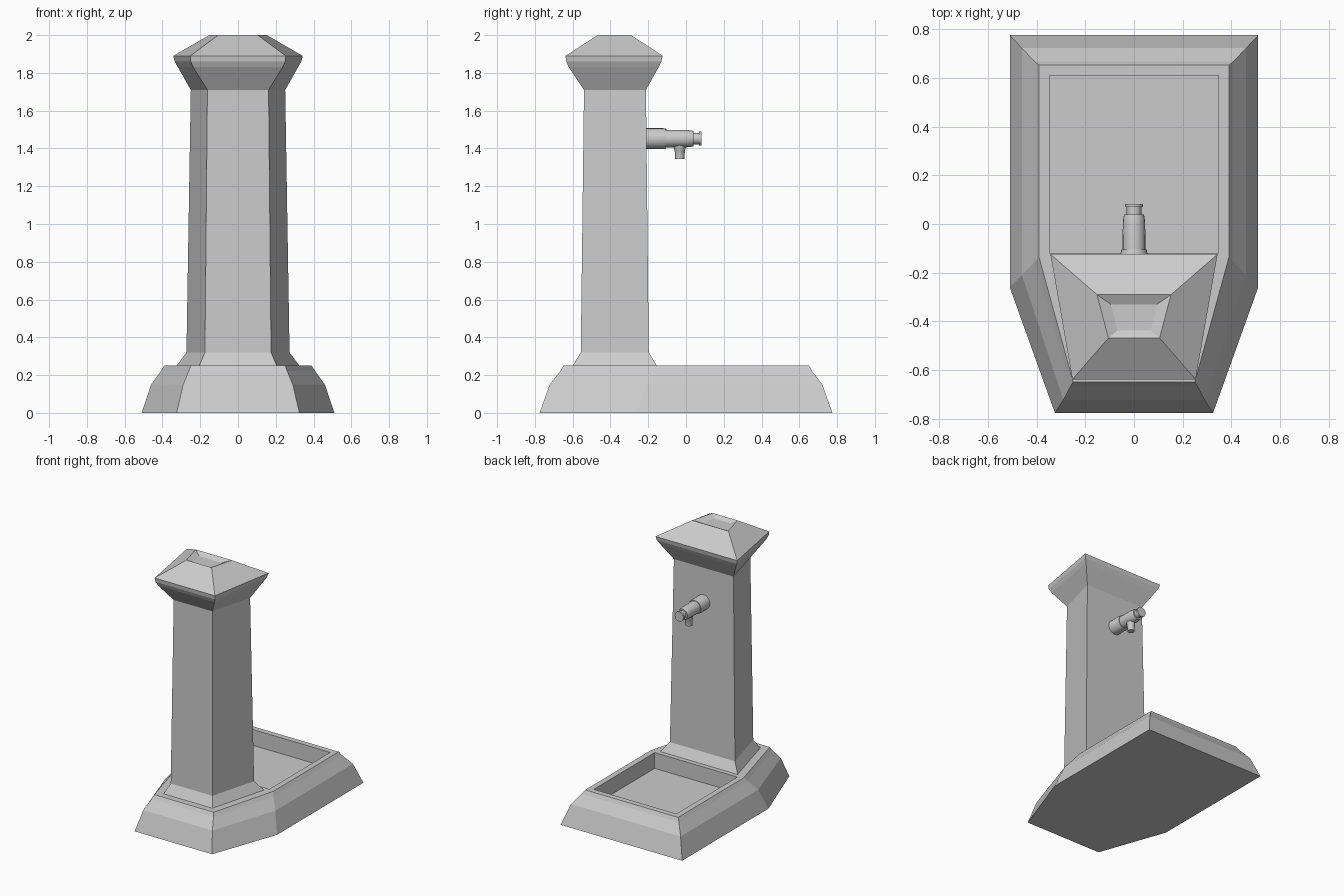
import bpy, bmesh, math
from mathutils import Vector

if "Cube" in bpy.data.objects:
    bpy.data.objects.remove(bpy.data.objects["Cube"])


def make_object(name, bm):
    bmesh.ops.recalc_face_normals(bm, faces=bm.faces[:])
    me = bpy.data.meshes.new(name)
    bm.to_mesh(me)
    bm.free()
    ob = bpy.data.objects.new(name, me)
    bpy.context.collection.objects.link(ob)
    return ob


def loft(name, rings):
    """Closed solid through rings of (points, z)."""
    bm = bmesh.new()
    loops = [[bm.verts.new((x, y, z)) for x, y in pts] for pts, z in rings]
    for a, b in zip(loops, loops[1:]):
        for i in range(len(a)):
            j = (i + 1) % len(a)
            bm.faces.new((a[i], a[j], b[j], b[i]))
    bm.faces.new(loops[0][::-1])
    bm.faces.new(loops[-1])
    return make_object(name, bm)


def mirrored(*half):
    """Right-hand outline points, front to back, mirrored across x = 0."""
    return list(half) + [(-x, y) for x, y in reversed(half)]


def trapezoid(front_x, front_y, back_x, back_y):
    return mirrored((front_x, front_y), (back_x, back_y))


def turned(name, origin, axis, profile, sides=20):
    """Lathe a (distance, radius) profile along an axis."""
    axis = Vector(axis)
    rot = axis.to_track_quat('Z', 'Y')
    bm = bmesh.new()
    loops = []
    for d, r in profile:
        loops.append([bm.verts.new(Vector(origin) + rot @ Vector(
            (r * math.cos(math.tau * i / sides), r * math.sin(math.tau * i / sides), d)))
            for i in range(sides)])
    for a, b in zip(loops, loops[1:]):
        for i in range(sides):
            j = (i + 1) % sides
            bm.faces.new((a[i], a[j], b[j], b[i])).smooth = True
    bm.faces.new(loops[0][::-1])
    bm.faces.new(loops[-1])
    ob = make_object(name, bm)
    bpy.ops.object.select_all(action='DESELECT')
    ob.select_set(True)
    bpy.context.view_layer.objects.active = ob
    bpy.ops.object.shade_smooth_by_angle(angle=math.radians(35))
    return ob


# Stone base: six-sided plinth with stepped slope
base = loft("basin_base", [
    (mirrored((0.325, -0.775), (0.51, -0.26), (0.51, 0.775)), 0.0),
    (mirrored((0.29, -0.722), (0.46, -0.21), (0.46, 0.722)), 0.15),
    (mirrored((0.26, -0.665), (0.408, -0.155), (0.408, 0.667)), 0.222),
    (mirrored((0.25, -0.648), (0.39, -0.135), (0.39, 0.652)), 0.25)])

# Basin recess cut into the base
cutter = loft("basin_cutter", [
    (trapezoid(0.347, -0.12, 0.347, 0.61), 0.13),
    (trapezoid(0.347, -0.12, 0.347, 0.61), 0.40)])
cutter.hide_render = True
mod = base.modifiers.new("recess", 'BOOLEAN')
mod.operation = 'DIFFERENCE'
mod.solver = 'EXACT'
mod.object = cutter
bpy.context.view_layer.objects.active = base
bpy.ops.object.modifier_apply(modifier=mod.name)
bpy.data.objects.remove(cutter)

# Pillar with flared foot, flared cap and shallow sunken top
loft("pillar", [
    (trapezoid(0.205, -0.60, 0.325, -0.155), 0.25),
    (trapezoid(0.175, -0.557, 0.273, -0.197), 0.32),
    (trapezoid(0.162, -0.54, 0.25, -0.212), 1.71),
    (trapezoid(0.237, -0.62, 0.318, -0.145), 1.83),
    (trapezoid(0.25, -0.634, 0.335, -0.13), 1.86),
    (trapezoid(0.253, -0.638, 0.343, -0.124), 1.89),
    (trapezoid(0.105, -0.468, 0.152, -0.29), 2.0),
    (trapezoid(0.068, -0.437, 0.095, -0.33), 1.98)])

# Tap: flange, body, neck and knob turned along +y
turned("tap_body", (0, -0.225, 1.452), (0, 1, 0), [
    (0.0, 0.055), (0.105, 0.055), (0.12, 0.052), (0.12, 0.047),
    (0.225, 0.046), (0.255, 0.043), (0.265, 0.040), (0.265, 0.030),
    (0.295, 0.030), (0.295, 0.037), (0.308, 0.037), (0.308, 0.033)])

# Spout pointing down
turned("tap_spout", (0, -0.033, 1.44), (0, 0, -1), [
    (0.0, 0.030), (0.045, 0.030), (0.05, 0.027), (0.095, 0.025)], 16)
